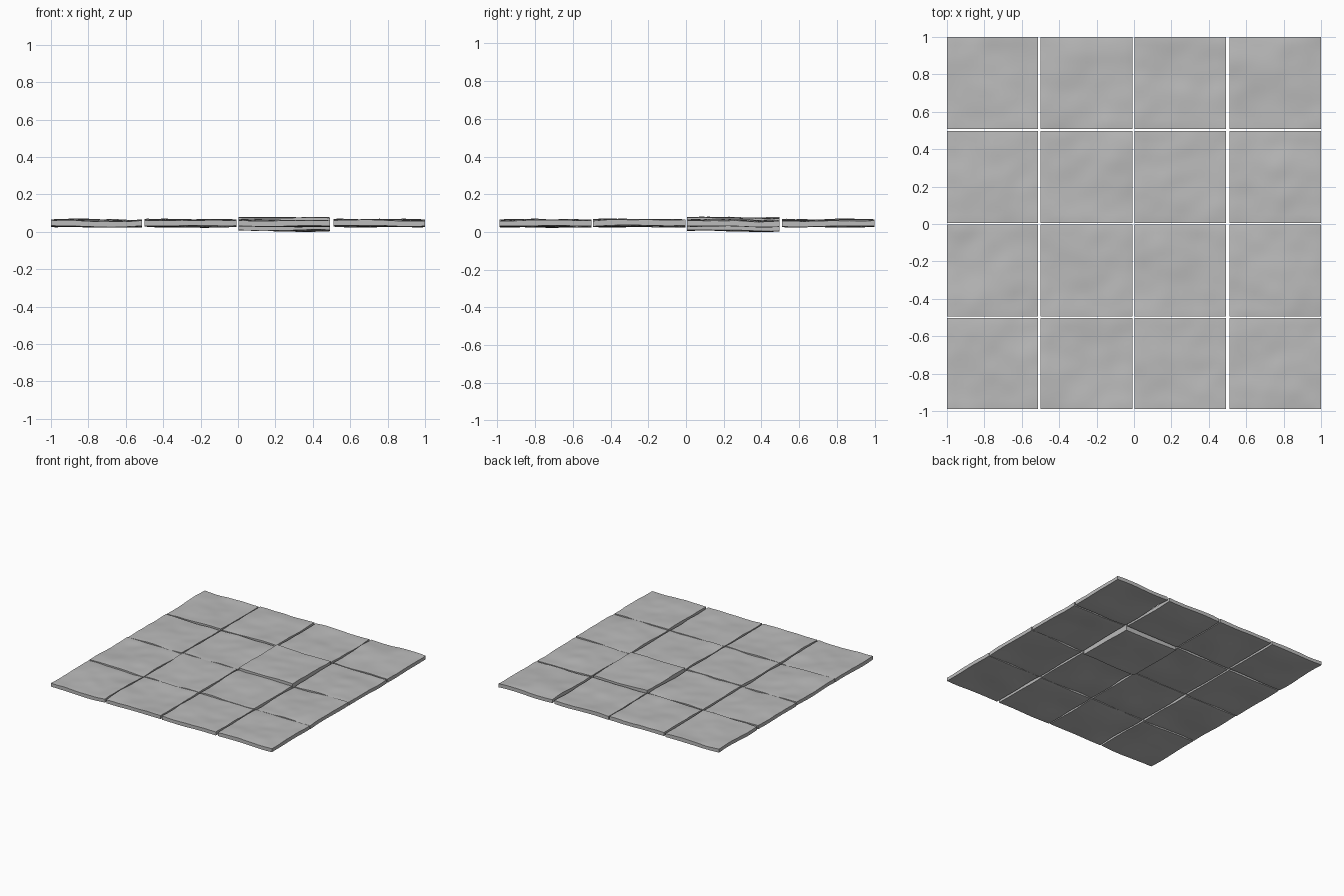
import bpy
import bmesh
from mathutils import Vector, noise

cube = bpy.data.objects.get("Cube")
if cube:
    bpy.data.objects.remove(cube, do_unlink=True)

# Single stone colour
stone = bpy.data.materials.new("stone_grey")
stone.use_nodes = True
grey = (0.5, 0.5, 0.5, 1)
stone.diffuse_color = grey
shader = stone.node_tree.nodes["Principled BSDF"]
shader.inputs["Base Color"].default_value = grey
shader.inputs["Roughness"].default_value = 0.8

# Tile start and end along each axis, leaving narrow joints
X_SPANS = [(-1, -0.513), (-0.5, -0.008), (0.004, 0.492), (0.511, 1)]
Y_SPANS = [(-0.99, -0.502), (-0.494, -0.003), (0.005, 0.496), (0.508, 1)]
CUTS = 22


def make_tile(name, xs, ys, centre, thickness, seed):
    bm = bmesh.new()
    bmesh.ops.create_grid(bm, x_segments=CUTS, y_segments=CUTS, size=0.5)
    # Solid slab from the grid
    top = bm.faces[:]
    side = bmesh.ops.extrude_face_region(bm, geom=top, use_keep_orig=True)
    lower = {g for g in side["geom"] if isinstance(g, bmesh.types.BMVert)}
    for v in bm.verts:
        u, w = v.co.x, v.co.y
        place = Vector((u * 1.8, w * 1.8, seed * 7.3))
        # Gentle bend shared by both faces, plus shallow dents
        bend = 0.011 * noise.noise(place)
        dent = 0.004 * noise.noise(place * 2.6 + Vector((5, 9, 2)))
        # Slightly worn rim
        rim = 0.0015 if max(abs(u), abs(w)) > 0.499 else 0
        half = thickness / 2 - rim
        v.co.x = xs[0] + (u + 0.5) * (xs[1] - xs[0])
        v.co.y = ys[0] + (w + 0.5) * (ys[1] - ys[0])
        v.co.z = centre + bend + (-half if v in lower else half + dent)
    bmesh.ops.recalc_face_normals(bm, faces=bm.faces[:])
    mesh = bpy.data.meshes.new(name)
    bm.to_mesh(mesh)
    bm.free()
    mesh.materials.append(stone)
    tile = bpy.data.objects.new(name, mesh)
    bpy.context.collection.objects.link(tile)
    return tile


# Four by four paving, with one thicker slab
tiles = []
for row, ys in enumerate(Y_SPANS):
    for col, xs in enumerate(X_SPANS):
        thick = row == 2 and col == 2
        tile = make_tile(f"paving_tile_{row + 1}_{col + 1}", xs, ys,
                         0.043 if thick else 0.046,
                         0.07 if thick else 0.032, row * 4 + col + 1)
        if thick:
            # Rest the thick slab on the ground
            low = min(v.co.z for v in tile.data.vertices)
            for v in tile.data.vertices:
                v.co.z -= low
        tiles.append(tile)

# Smooth faces with crisp rims
bpy.ops.object.select_all(action="DESELECT")
for tile in tiles:
    tile.select_set(True)
bpy.context.view_layer.objects.active = tiles[0]
bpy.ops.object.shade_smooth_by_angle()
